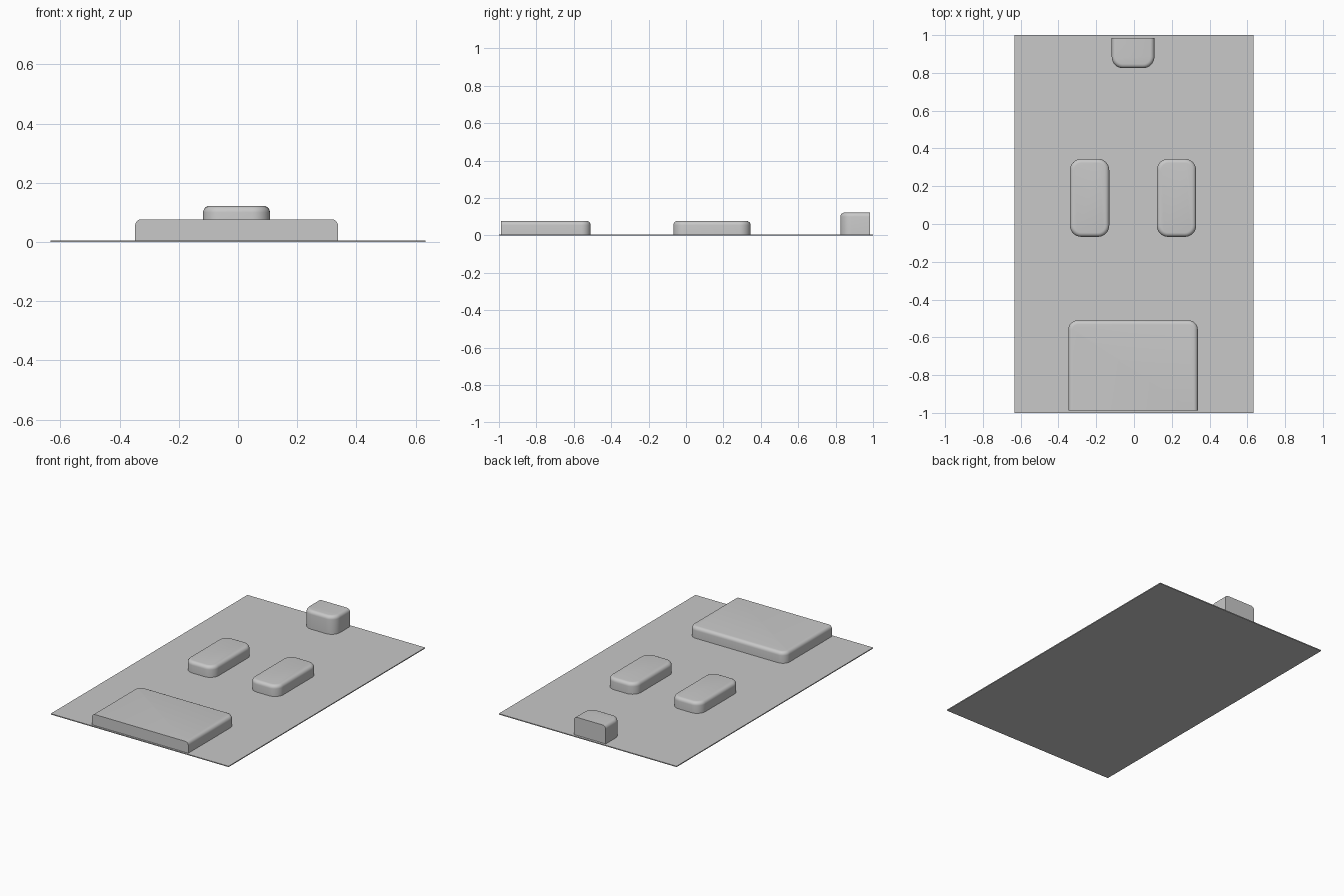
import bpy
import bmesh

if "Cube" in bpy.data.objects:
    bpy.data.objects.remove(bpy.data.objects["Cube"], do_unlink=True)

# One plain grey for the whole model
grey = bpy.data.materials.new("plain_grey")
grey.use_nodes = True
colour = (0.58, 0.58, 0.58, 1)
grey.diffuse_color = colour
grey.node_tree.nodes["Principled BSDF"].inputs["Base Color"].default_value = colour


def block(name, x, y, z, corner=0, lip=0, flat_y=None):
    """Box between the given limits with rounded corners and top rim.
    The side lying at flat_y keeps its sharp edges."""
    bm = bmesh.new()
    bmesh.ops.create_cube(bm, size=1)
    for v in bm.verts:
        for axis, (low, high) in enumerate((x, y, z)):
            v.co[axis] = high if v.co[axis] > 0 else low

    def on_flat(edge):
        return flat_y is not None and all(abs(v.co.y - flat_y) < 1e-4 for v in edge.verts)

    def round_edges(edges, radius, segments):
        bmesh.ops.bevel(bm, geom=edges, offset=radius, offset_type='OFFSET',
                        segments=segments, profile=0.5, affect='EDGES',
                        clamp_overlap=False)

    if corner:
        upright = [e for e in bm.edges
                   if abs(e.verts[0].co.z - e.verts[1].co.z) > 1e-4 and not on_flat(e)]
        round_edges(upright, corner, 8)
    if lip:
        rim = [e for e in bm.edges
               if all(abs(v.co.z - z[1]) < 1e-4 for v in e.verts) and not on_flat(e)]
        round_edges(rim, lip, 5)

    bmesh.ops.recalc_face_normals(bm, faces=bm.faces)
    mesh = bpy.data.meshes.new(name)
    bm.to_mesh(mesh)
    bm.free()
    mesh.materials.append(grey)
    obj = bpy.data.objects.new(name, mesh)
    bpy.context.collection.objects.link(obj)
    if corner:
        bpy.ops.object.select_all(action='DESELECT')
        obj.select_set(True)
        bpy.context.view_layer.objects.active = obj
        bpy.ops.object.shade_smooth_by_angle(angle=0.6)
    return obj


# Thin base sheet
block("base_sheet", (-0.633, 0.633), (-1, 1), (0, 0.006))

# Wide pad, cut flat at the front
block("front_pad", (-0.348, 0.338), (-0.988, -0.51), (0.003, 0.077),
      corner=0.05, lip=0.022, flat_y=-0.988)

# Pair of middle pads
for side, centre in (("right", -0.235), ("left", 0.225)):
    block(side + "_middle_pad", (centre - 0.104, centre + 0.104),
          (-0.068, 0.345), (0.003, 0.077), corner=0.06, lip=0.022)

# Small tall block, cut flat at the back
block("rear_block", (-0.118, 0.108), (0.825, 0.985), (0.003, 0.122),
      corner=0.06, lip=0.022, flat_y=0.985)
